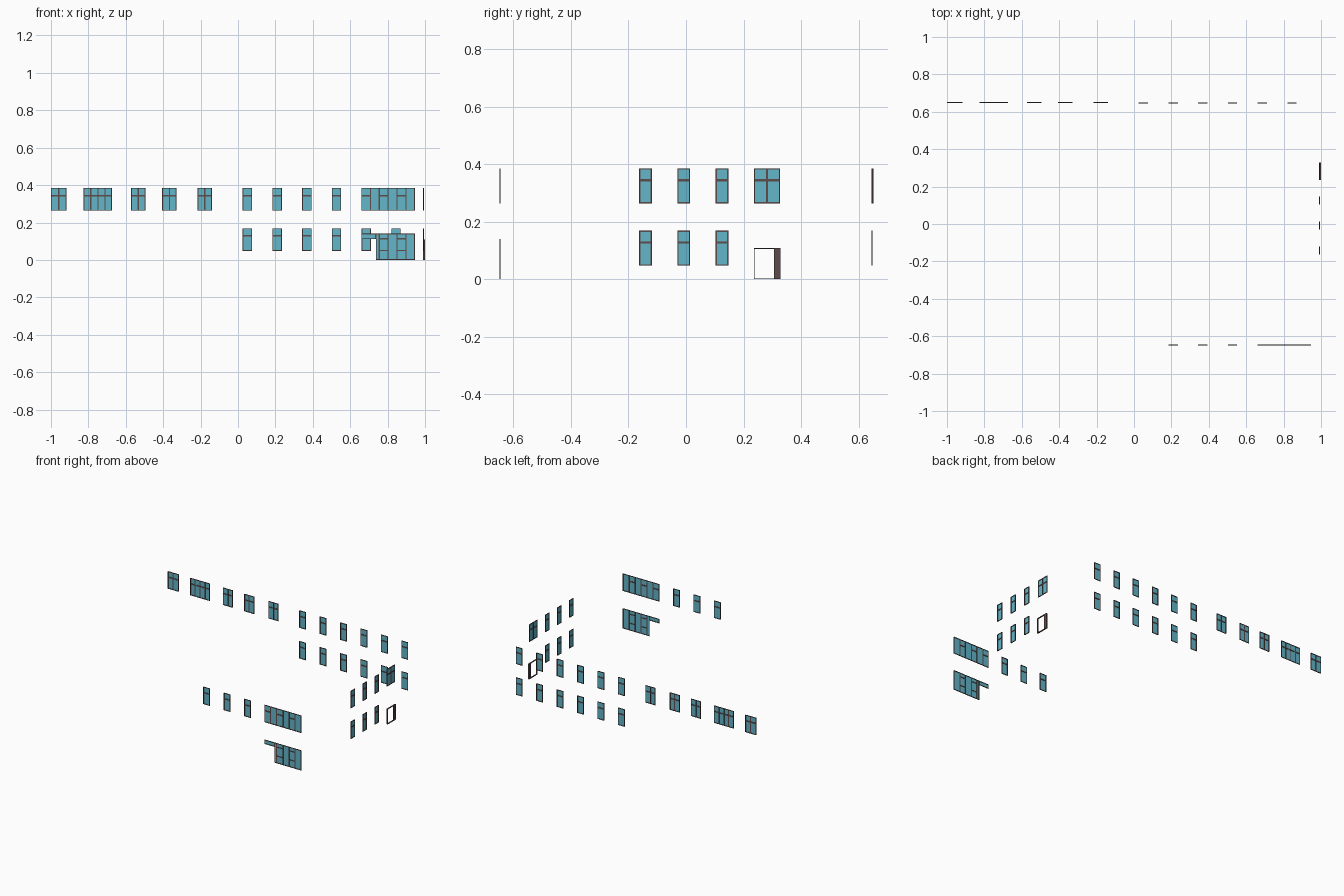
import bpy, bmesh
from mathutils import Vector

if "Cube" in bpy.data.objects:
    bpy.data.objects.remove(bpy.data.objects["Cube"])


def material(name, rgb):
    m = bpy.data.materials.new(name)
    m.diffuse_color = (*rgb, 1)
    m.use_nodes = True
    m.node_tree.nodes["Principled BSDF"].inputs["Base Color"].default_value = m.diffuse_color
    return m


GLASS = material("blue_glass", (0.127, 0.465, 0.59))
FRAME = material("brown_frame", (0.107, 0.072, 0.069))
EDGE = 0.004            # outer frame width
LOW, HIGH = (0.048, 0.169), (0.264, 0.385)   # floor heights


class Unit:
    """Flat glazing unit on a wall; u runs along the wall, z is up."""

    def __init__(self, name, wall, pos, depth=0.005):
        self.name, self.wall, self.pos, self.depth = name, wall, pos, depth
        self.bm = bmesh.new()

    def point(self, u, d, z):
        p = self.pos + d
        return Vector((u, p, z)) if self.wall == "x" else Vector((p, u, z))

    def glass(self, u0, u1, z0, z1):
        vs = [self.bm.verts.new(self.point(u, 0, z))
              for u, z in ((u0, z0), (u1, z0), (u1, z1), (u0, z1))]
        self.bm.faces.new(vs).material_index = 0

    def bar(self, u0, u1, z0, z1):
        h = self.depth / 2
        a, b = self.point(u0, -h, z0), self.point(u1, h, z1)
        made = bmesh.ops.create_cube(self.bm, size=1)["verts"]
        for v in made:
            v.co = (a + b) / 2 + Vector([c * s for c, s in zip(v.co, b - a)])
        for f in {f for v in made for f in v.link_faces}:
            f.material_index = 1

    def border(self, u0, u1, z0, z1, w=EDGE):
        self.bar(u0, u0 + w, z0, z1)
        self.bar(u1 - w, u1, z0, z1)
        self.bar(u0 + w, u1 - w, z0, z0 + w)
        self.bar(u0 + w, u1 - w, z1 - w, z1)

    def vertical(self, u, z0, z1, w=0.006):
        self.bar(u - w / 2, u + w / 2, z0, z1)

    def horizontal(self, z, u0, u1, w=0.008):
        self.bar(u0, u1, z - w / 2, z + w / 2)

    def finish(self):
        me = bpy.data.meshes.new(self.name)
        self.bm.to_mesh(me)
        self.bm.free()
        me.materials.append(GLASS)
        me.materials.append(FRAME)
        ob = bpy.data.objects.new(self.name, me)
        bpy.context.collection.objects.link(ob)


def window(name, wall, pos, u0, u1, floor, bays=1, transoms=None):
    """Framed window with equal bays and a transom near the top."""
    z0, z1 = floor
    w = Unit(name, wall, pos)
    w.glass(u0, u1, z0, z1)
    w.border(u0, u1, z0, z1)
    step = (u1 - u0) / bays
    for i in range(1, bays):
        w.vertical(u0 + i * step, z0, z1)
    for i in (range(bays) if transoms is None else transoms):
        w.horizontal(z1 - 0.041, u0 + i * step, u0 + (i + 1) * step)
    w.finish()


BACK, FRONT, SIDE = 0.647, -0.647, 0.991

# back wall, main block: two floors of single windows
for i in range(6):
    c = 0.050 + 0.159 * i
    for label, floor in (("lower", LOW), ("upper", HIGH)):
        window(f"back_{label}_window_{i}", "x", BACK, c - 0.025, c + 0.025, floor)

# back wall, wing: wider upper windows
for i, (u0, u1, bays) in enumerate(((-1.0, -0.917, 2), (-0.825, -0.674, 4),
                                    (-0.571, -0.495, 2), (-0.405, -0.329, 2),
                                    (-0.216, -0.140, 2))):
    window(f"wing_window_{i}", "x", 0.6495, u0, u1, HIGH, bays)

# front wall: three single windows and a wide upper window
for i in range(1, 4):
    c = 0.050 + 0.159 * i
    window(f"front_window_{i}", "x", FRONT, c - 0.025, c + 0.025, HIGH)
window("front_wide_window", "x", FRONT, 0.66, 0.945, HIGH, 6, (0, 2, 4))

# shop front: glazed entrance with a strip light running to the left
s = Unit("shop_front", "x", FRONT)
s.glass(0.66, 0.737, 0.111, 0.14)
s.glass(0.737, 0.945, 0.0, 0.14)
s.border(0.66, 0.737, 0.111, 0.14)
s.border(0.737, 0.945, 0.0, 0.14)
for k in range(2, 6):
    s.vertical(0.66 + 0.0475 * k, 0, 0.14)
for k in (2, 4):
    for z in (0.05, 0.113):
        s.horizontal(z, 0.66 + 0.0475 * k, 0.66 + 0.0475 * (k + 1), 0.006)
s.finish()

# right wall: single windows on both floors, double window above the door
for i, c in enumerate((-0.141, -0.008, 0.125)):
    for label, floor in (("lower", LOW), ("upper", HIGH)):
        window(f"side_{label}_window_{i}", "y", SIDE, c - 0.022, c + 0.022, floor)
window("side_double_window", "y", SIDE, 0.236, 0.327, HIGH, 2)

# side doorway: open frame with a solid panel at one side
d = Unit("side_door_frame", "y", 0.995, 0.01)
d.border(0.236, 0.328, 0.0, 0.108, 0.003)
d.bar(0.306, 0.325, 0.003, 0.105)
d.finish()
